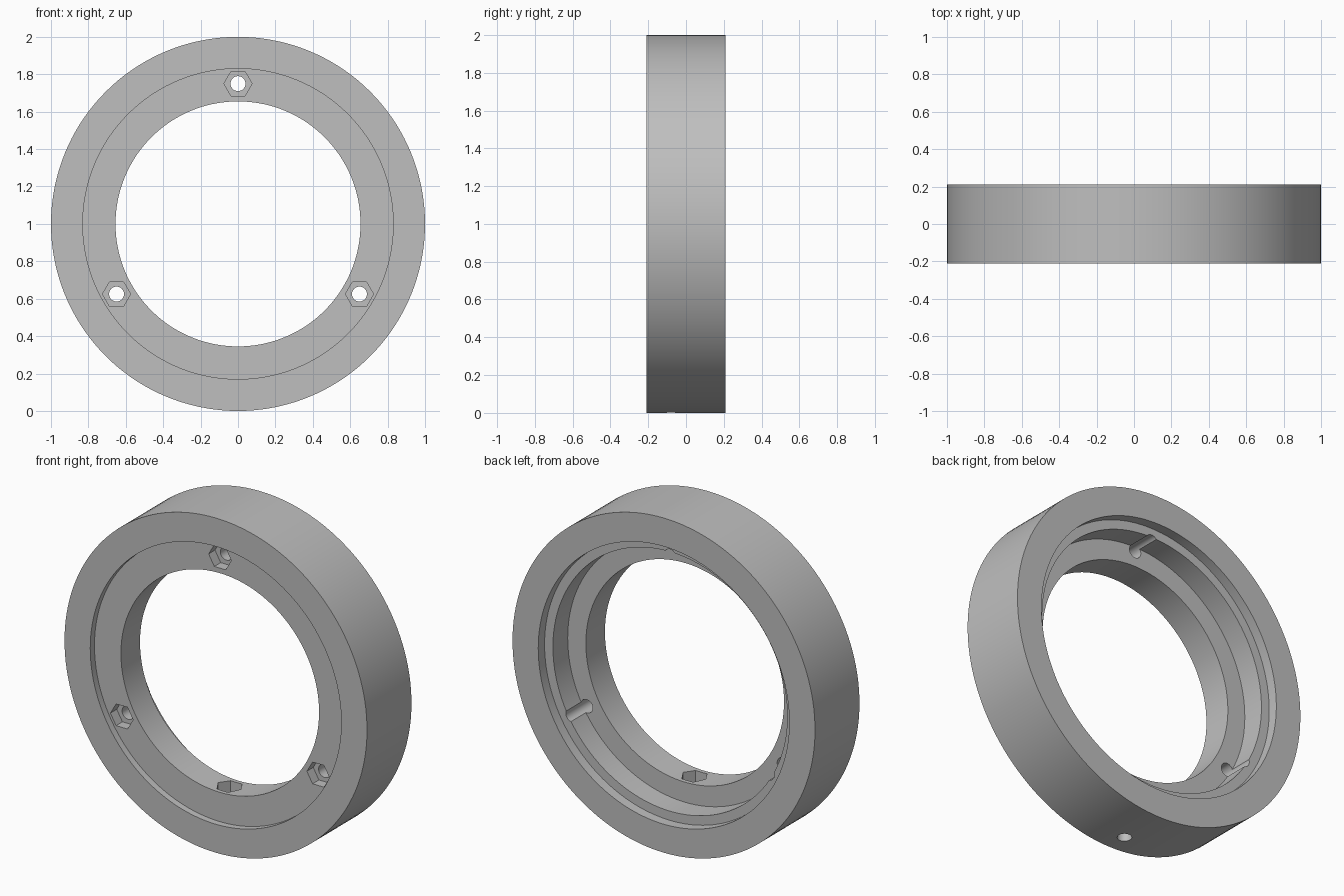
import bpy, bmesh, math
from mathutils import Vector

cube = bpy.data.objects.get("Cube")
if cube:
    bpy.data.objects.remove(cube, do_unlink=True)

CENTRE = Vector((0, 0, 1))
SEGMENTS = 144

grey = bpy.data.materials.new("grey")
grey.use_nodes = True
colour = (0.52, 0.52, 0.52, 1)
grey.diffuse_color = colour
grey.node_tree.nodes["Principled BSDF"].inputs["Base Color"].default_value = colour


def make_object(name, bm):
    bmesh.ops.recalc_face_normals(bm, faces=bm.faces)
    mesh = bpy.data.meshes.new(name)
    bm.to_mesh(mesh)
    bm.free()
    mesh.materials.append(grey)
    obj = bpy.data.objects.new(name, mesh)
    bpy.context.collection.objects.link(obj)
    return obj


def lathe(name, profile):
    """Revolve a closed (radius, y) profile about the ring's y axis."""
    bm = bmesh.new()
    verts = [bm.verts.new(CENTRE + Vector((0, y, r))) for r, y in profile]
    edges = [bm.edges.new((a, b)) for a, b in zip(verts, verts[1:] + verts[:1])]
    bmesh.ops.spin(bm, geom=verts + edges, cent=CENTRE, axis=(0, 1, 0),
                   angle=math.tau, steps=SEGMENTS, use_merge=True)
    bmesh.ops.remove_doubles(bm, verts=bm.verts, dist=0.0001)
    return make_object(name, bm)


def prism(name, sides, radius, start, sweep):
    """Regular prism with corners towards +x and -x, swept along y or z."""
    bm = bmesh.new()
    across = Vector((0, 0, 1)) if sweep.y else Vector((0, 1, 0))
    corners = []
    for i in range(sides):
        a = math.tau * i / sides
        offset = Vector((math.cos(a), 0, 0)) + across * math.sin(a)
        corners.append(bm.verts.new(start + offset * radius))
    face = bm.faces.new(corners)
    top = bmesh.ops.extrude_face_region(bm, geom=[face])["geom"]
    bmesh.ops.translate(bm, vec=sweep,
                        verts=[v for v in top if isinstance(v, bmesh.types.BMVert)])
    obj = make_object(name, bm)
    obj.hide_render = True
    return obj


# Ring body: shallow front recess, stepped back recess
ring = lathe("ring_body", [
    (1, -0.21), (1, 0.21), (0.83, 0.21), (0.83, 0.15), (0.775, 0.15),
    (0.775, 0.01), (0.655, 0.01), (0.655, -0.17), (0.83, -0.17), (0.83, -0.21)])

# Three bolt holes with hexagonal nut pockets in the front
cutters = []
for degrees in (90, 210, 330):
    a = math.radians(degrees)
    spot = CENTRE + Vector((math.cos(a), 0, math.sin(a))) * 0.75
    front = spot + Vector((0, -0.3, 0))
    cutters.append(prism("nut_pocket_cutter", 6, 0.075, front, Vector((0, 0.19, 0))))
    cutters.append(prism("bolt_hole_cutter", 32, 0.04, front, Vector((0, 0.6, 0))))

# Radial screw hole at the bottom with a nut pocket opening into the bore
cutters.append(prism("bore_nut_cutter", 6, 0.075, Vector((0, -0.08, 0.245)), Vector((0, 0, 0.2))))
cutters.append(prism("screw_hole_cutter", 32, 0.04, Vector((0, -0.08, -0.1)), Vector((0, 0, 0.5))))

bpy.ops.object.select_all(action="DESELECT")
bpy.context.view_layer.objects.active = ring
ring.select_set(True)
for cutter in cutters:
    cut = ring.modifiers.new(cutter.name, "BOOLEAN")
    cut.operation = "DIFFERENCE"
    cut.solver = "EXACT"
    cut.object = cutter
    bpy.ops.object.modifier_apply(modifier=cut.name)
    bpy.data.objects.remove(cutter, do_unlink=True)

bpy.ops.object.shade_smooth_by_angle(angle=math.radians(30))
